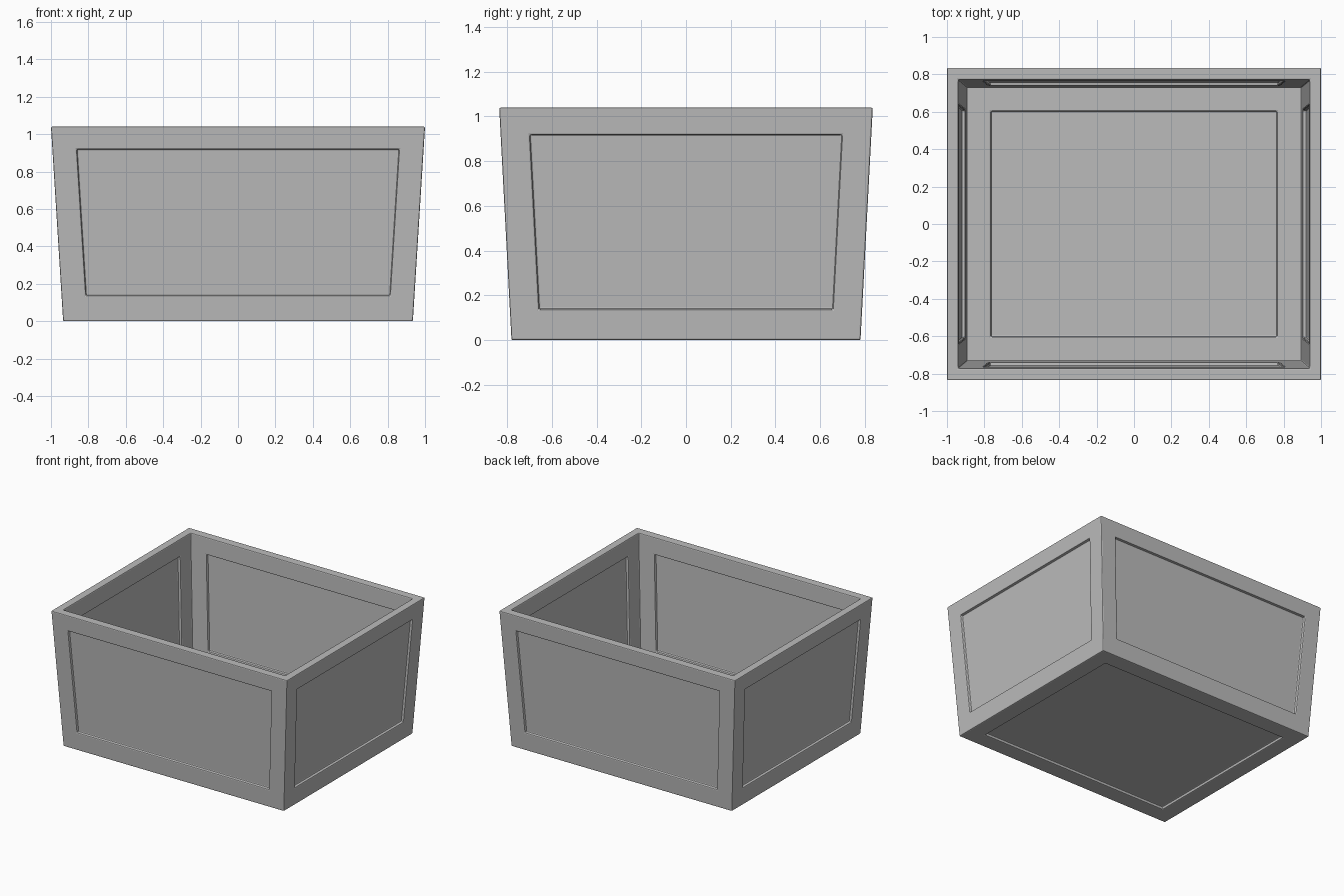
import bpy
import bmesh
from mathutils import Vector

cube = bpy.data.objects.get("Cube")
if cube:
    bpy.data.objects.remove(cube, do_unlink=True)

HEIGHT = 1.04
FLOOR = 0.06
MARGIN = 0.13
RECESS = 0.02

# Single plain grey
grey = bpy.data.materials.new("plain grey")
grey.use_nodes = True
colour = (0.5, 0.5, 0.5, 1)
grey.diffuse_color = colour
grey.node_tree.nodes["Principled BSDF"].inputs["Base Color"].default_value = colour

bm = bmesh.new()


def ring(x, y, z):
    return [bm.verts.new((sx * x, sy * y, z))
            for sx, sy in ((-1, -1), (1, -1), (1, 1), (-1, 1))]


def bridge(a, b):
    return [bm.faces.new((a[i], a[(i + 1) % 4], b[(i + 1) % 4], b[i]))
            for i in range(4)]


# Tapered open shell: outside walls, rim, inside walls, underside and floor
outer_low = ring(0.935, 0.78, 0)
outer_top = ring(1.0, 0.835, HEIGHT)
inner_top = ring(0.94, 0.77, HEIGHT)
inner_low = ring(0.895, 0.733, FLOOR)
outside = bridge(outer_low, outer_top)
bridge(outer_top, inner_top)
inside = bridge(inner_top, inner_low)
underside = bm.faces.new(outer_low[::-1])
floor = bm.faces.new(inner_low)
bmesh.ops.recalc_face_normals(bm, faces=bm.faces)

# Recessed panel in every wall and in both sides of the floor
panels = outside + inside + [underside, floor]
bmesh.ops.inset_individual(bm, faces=panels, thickness=MARGIN, use_even_offset=True)
for face in outside:
    # Slide the panel slightly up the sloping wall
    up = Vector((0, 0, 1))
    slope = (up - face.normal * face.normal.z).normalized()
    for v in face.verts:
        v.co += slope * 0.008
for face in panels:
    shift = face.normal * -RECESS
    bmesh.ops.inset_individual(bm, faces=[face], thickness=0)
    for v in face.verts:
        v.co += shift

mesh = bpy.data.meshes.new("panelled_box")
bm.to_mesh(mesh)
bm.free()
mesh.materials.append(grey)
box = bpy.data.objects.new("panelled_box", mesh)
bpy.context.collection.objects.link(box)

# Softly chamfered edges
bevel = box.modifiers.new("edge chamfer", "BEVEL")
bevel.width = 0.007
bevel.segments = 2
bevel.limit_method = "ANGLE"
